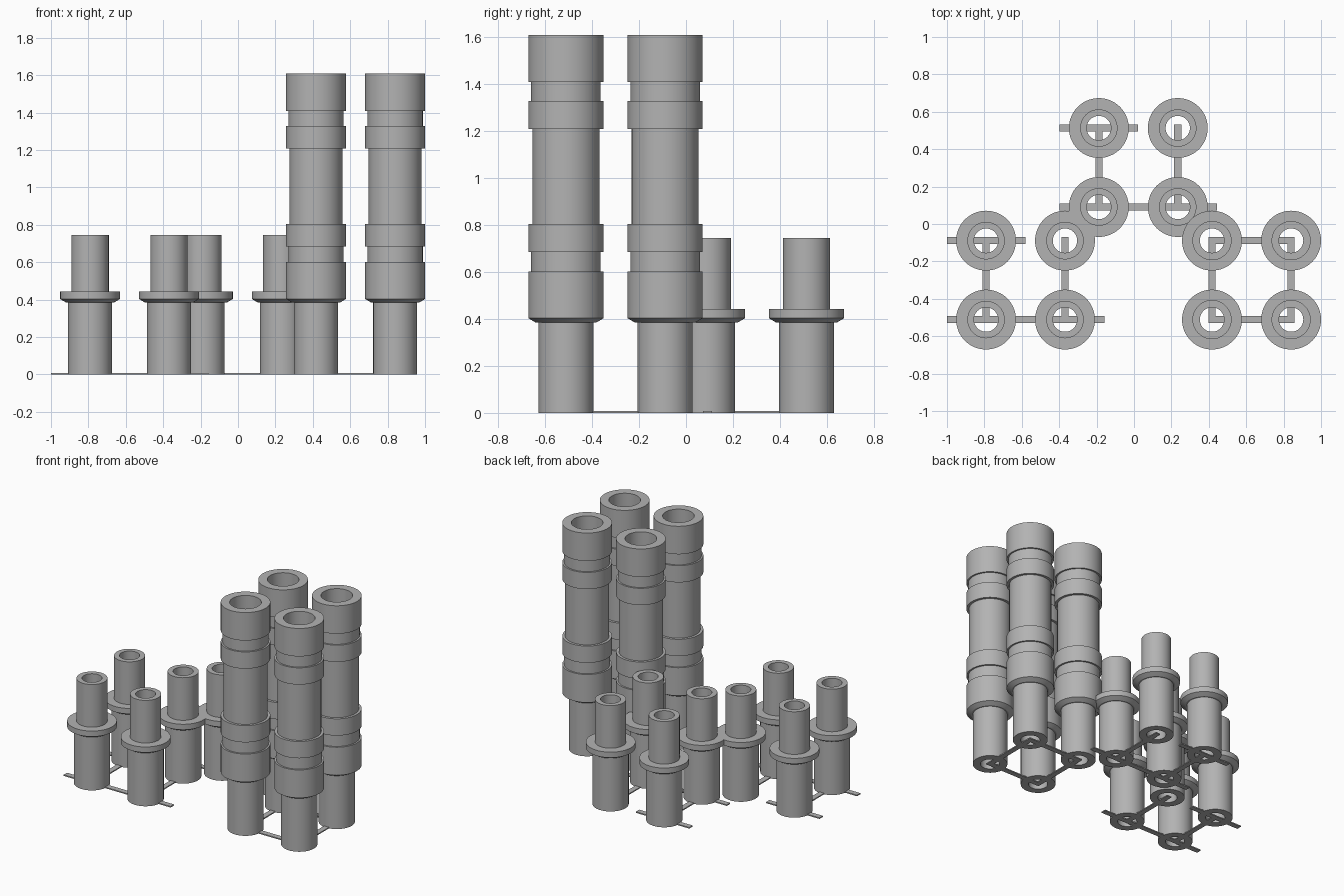
import bpy
import bmesh
from math import cos, sin, tau, radians

cube = bpy.data.objects.get("Cube")
if cube:
    bpy.data.objects.remove(cube)

grey = bpy.data.materials.new("plain_grey")
grey.use_nodes = True
GREY = (0.45, 0.45, 0.45, 1)
grey.diffuse_color = GREY
grey.node_tree.nodes["Principled BSDF"].inputs["Base Color"].default_value = GREY

SIDES = 64


def make_object(name, bm):
    bmesh.ops.recalc_face_normals(bm, faces=bm.faces)
    mesh = bpy.data.meshes.new(name)
    bm.to_mesh(mesh)
    bm.free()
    mesh.materials.append(grey)
    obj = bpy.data.objects.new(name, mesh)
    bpy.context.collection.objects.link(obj)
    return obj


def lathe(name, profile, x, y):
    """Turn a closed (radius, height) profile around a vertical axis."""
    bm = bmesh.new()
    rings = []
    for i in range(SIDES):
        a = tau * i / SIDES
        rings.append([bm.verts.new((x + r * cos(a), y + r * sin(a), z)) for r, z in profile])
    n = len(profile)
    for i in range(SIDES):
        a, b = rings[i], rings[(i + 1) % SIDES]
        for j in range(n):
            k = (j + 1) % n
            bm.faces.new((a[j], b[j], b[k], a[k]))
    obj = make_object(name, bm)
    bpy.ops.object.select_all(action="DESELECT")
    obj.select_set(True)
    bpy.context.view_layer.objects.active = obj
    bpy.ops.object.shade_smooth_by_angle(angle=radians(30))


def bar(name, x0, x1, y0, y1):
    """Thin flat runner lying on the ground."""
    bm = bmesh.new()
    bmesh.ops.create_cube(bm, size=1)
    for v in bm.verts:
        v.co = (x1 if v.co.x > 0 else x0, y1 if v.co.y > 0 else y0, 0.008 if v.co.z > 0 else 0)
    make_object(name, bm)


# Flanged tube with a narrow bore
BORE, SPIGOT, BODY, RIM = 0.065, 0.1, 0.117, 0.16
TUBE = [(BORE, 0), (BODY, 0), (BODY, 0.384), (0.128, 0.384), (RIM, 0.403),
        (RIM, 0.442), (SPIGOT, 0.442), (SPIGOT, 0.745), (BORE, 0.745)]

# Tall sleeve pushed over the tube's spigot, with collars and necks
NECK, SHAFT, SOCKET = 0.148, 0.142, 0.102
TALL = TUBE[:5] + [
    (RIM, 0.602), (NECK, 0.602), (NECK, 0.685), (RIM, 0.685), (RIM, 0.804),
    (SHAFT, 0.804), (SHAFT, 1.209), (RIM, 1.209), (RIM, 1.328),
    (NECK, 1.328), (NECK, 1.409), (RIM, 1.409), (RIM, 1.608),
    (SOCKET, 1.608), (SOCKET, 0.745), (BORE, 0.745)]

# Group name, tube columns, tube rows, profile
back, left, right = (-0.188, 0.234), (-0.791, -0.369), (0.417, 0.84)
back_rows, front_rows = (0.513, 0.091), (-0.089, -0.511)
groups = [("back_short_tube", back, back_rows, TUBE),
          ("right_short_tube", left, front_rows, TUBE),
          ("left_tall_tube", right, front_rows, TALL)]

H = 0.019    # half runner width
STUB = 0.21  # runner overhang past a tube centre

for name, columns, rows, profile in groups:
    for i, x in enumerate(columns):
        for j, y in enumerate(rows):
            lathe(f"{name}_{i}{j}", profile, x, y)
        # Runner joining the two rows
        bar(f"{name}_lengthwise_runner_{i}", x - H, x + H, rows[1] - H, rows[0] + H)
    # Crosswise runners
    tall = profile is TALL
    reach = H if tall else STUB
    bar(f"{name}_front_runner", columns[0] - reach, columns[1] + reach, rows[1] - H, rows[1] + H)
    far_end = columns[1] + H if tall else columns[0] + STUB
    bar(f"{name}_back_runner", columns[0] - reach, far_end, rows[0] - H, rows[0] + H)
